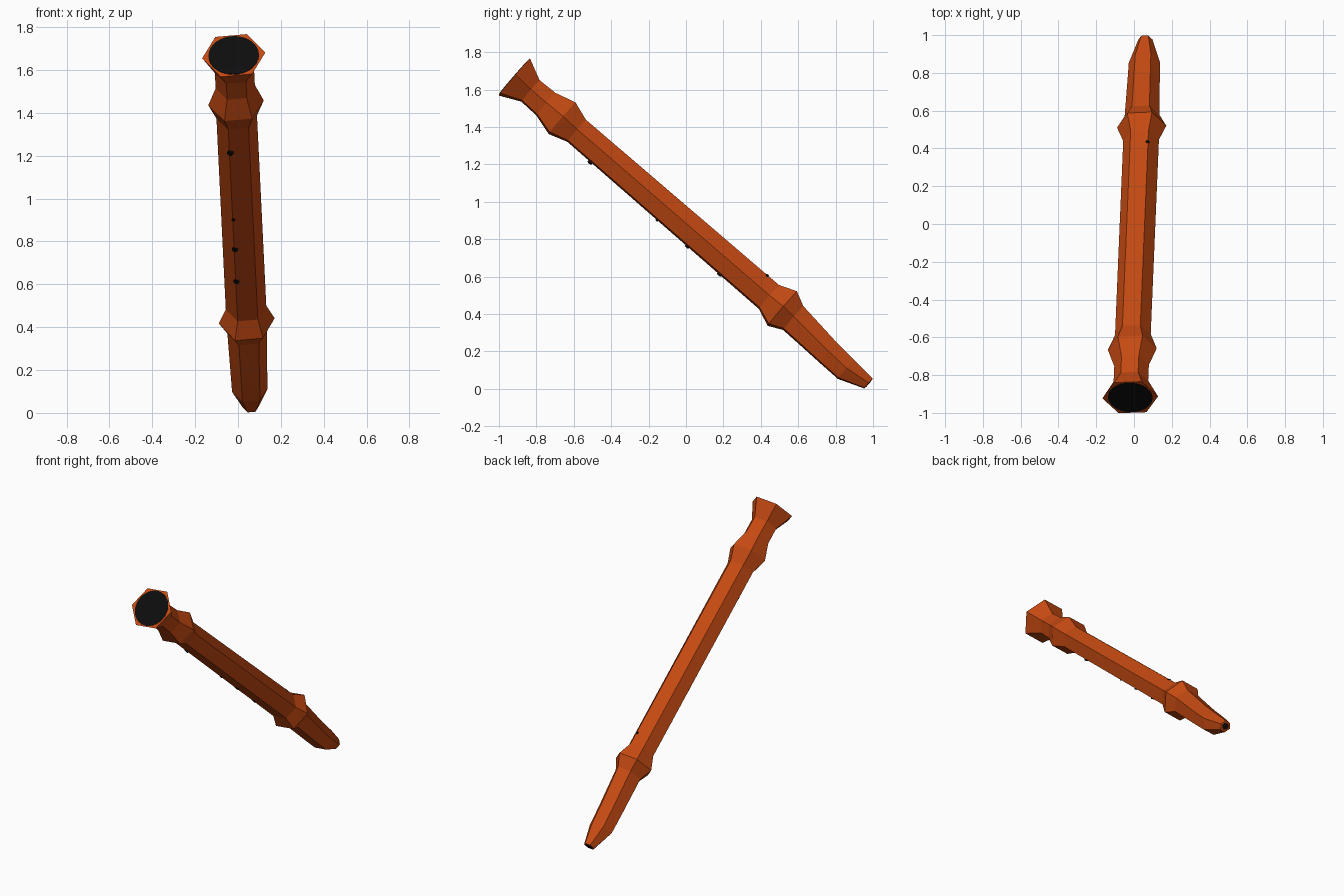
import bpy, bmesh, math
from mathutils import Vector, Matrix

if "Cube" in bpy.data.objects:
    bpy.data.objects.remove(bpy.data.objects["Cube"])

# Axis frame: bell end to mouthpiece tip
bell = Vector((-0.02, -0.918, 1.668))
tip = Vector((0.06, 0.977, 0.03))
d = (tip - bell).normalized()
right = Vector((d.y, -d.x, 0)).normalized()
up = right.cross(d)
length = (tip - bell).length
ROLL = math.radians(7)


def material(name, color):
    m = bpy.data.materials.new(name)
    m.diffuse_color = (*color, 1)
    m.use_nodes = True
    m.node_tree.nodes["Principled BSDF"].inputs["Base Color"].default_value = m.diffuse_color
    return m


orange = material("burnt orange", (0.56, 0.068, 0.006))
black = material("black", (0.004, 0.004, 0.004))


def point(s, a, b):
    """Point at distance s along the axis, offset a sideways and b upwards."""
    return bell + d * s + right * a + up * b


def add_object(name, bm, mat):
    bmesh.ops.recalc_face_normals(bm, faces=bm.faces)
    me = bpy.data.meshes.new(name)
    bm.to_mesh(me)
    bm.free()
    me.materials.append(mat)
    ob = bpy.data.objects.new(name, me)
    bpy.context.collection.objects.link(ob)
    return ob


def plug(name, pos, axis, radius, depth, sides=24):
    """Black disc or short cylinder marking a hole."""
    bm = bmesh.new()
    mat = Matrix.Translation(pos) @ axis.to_track_quat('Z', 'Y').to_matrix().to_4x4()
    bmesh.ops.create_cone(bm, cap_ends=True, segments=sides, radius1=radius,
                          radius2=radius, depth=depth, matrix=mat)
    add_object(name, bm, black)


# Hexagonal pipe: (distance, half width, vertical radius, vertical shift)
rings = [
    (0.0, 0.148, 0.143, 0), (0.114, 0.092, 0.083, 0), (0.223, 0.092, 0.087, 0),
    (0.338, 0.130, 0.122, 0), (0.44, 0.095, 0.085, 0), (1.80, 0.095, 0.092, 0),
    (1.895, 0.131, 0.133, 0), (1.972, 0.093, 0.092, 0),
    (2.235, 0.086, 0.078, -0.018), (2.365, 0.083, 0.074, -0.023),
    (length, 0.038, 0.038, -0.002),
]
bm = bmesh.new()
loops = []
for s, w, h, shift in rings:
    angles = [ROLL + i * math.pi / 3 for i in range(6)]
    loops.append([bm.verts.new(point(s, w * math.cos(t), h * math.sin(t) + shift))
                  for t in angles])
for l0, l1 in zip(loops, loops[1:]):
    for i in range(6):
        j = (i + 1) % 6
        bm.faces.new((l0[i], l0[j], l1[j], l1[i]))
bm.faces.new(loops[0])
bm.faces.new(loops[-1])
add_object("hexagonal_pipe", bm, orange)

# Openings at both ends
plug("bell_opening", point(0, 0, 0), d, 0.118, 0.004, 32)
plug("mouthpiece_opening", point(length, 0, -0.002), d, 0.022, 0.004)


# Finger holes along the lower ridge, thumb hole on the opposite ridge
def ridge_hole(name, s, angle, radius):
    a, b = math.cos(angle), math.sin(angle)
    plug(name, point(s, 0.085 * a, 0.085 * b), right * a + up * b, radius, 0.014, 12)


for i, (s, r) in enumerate([(0.604, 0.014), (1.078, 0.008), (1.292, 0.014), (1.52, 0.014)]):
    ridge_hole(f"finger_hole_{i + 1}", s, ROLL + math.radians(240), r)
ridge_hole("thumb_hole", 1.72, ROLL + math.radians(60), 0.01)
